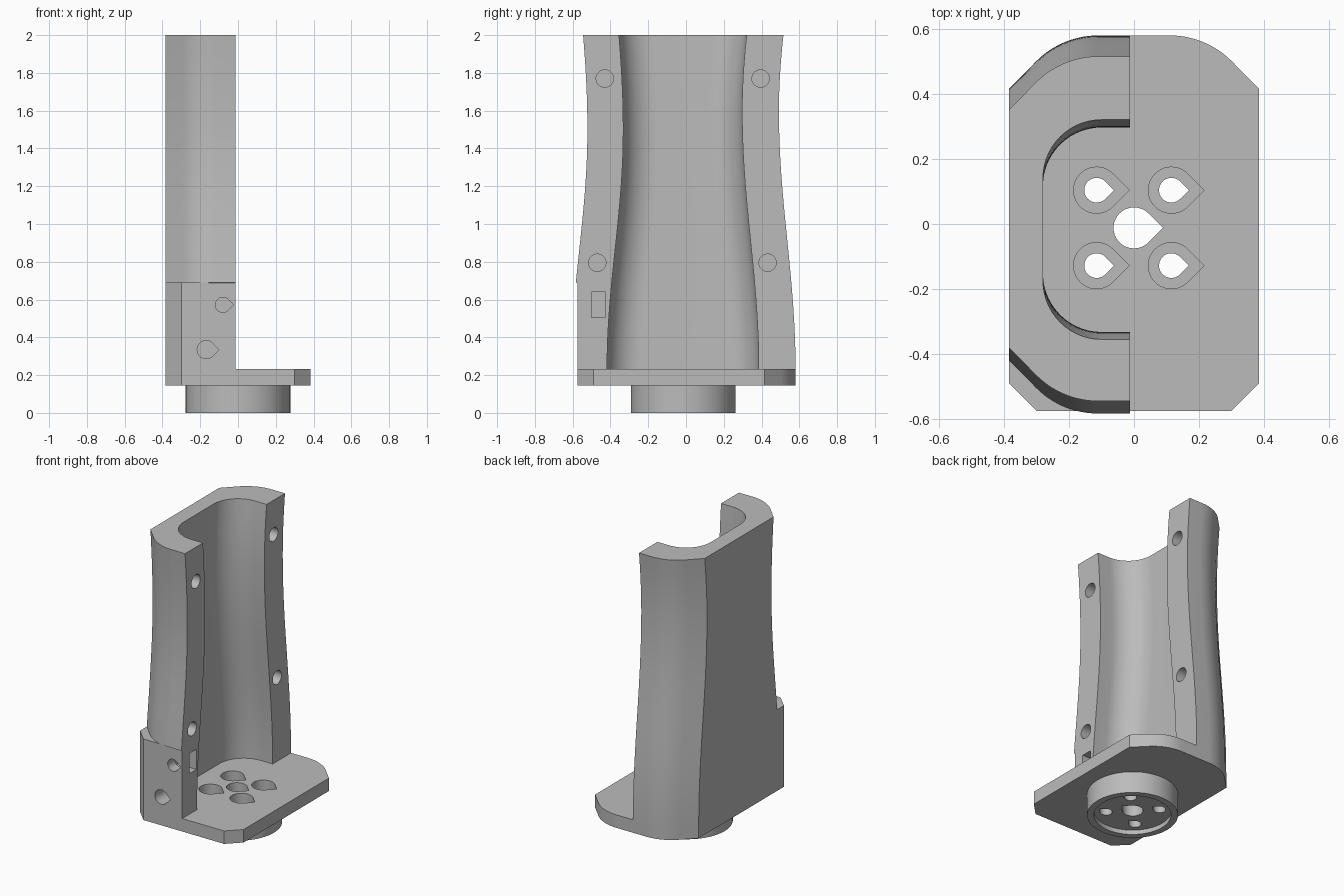
import bpy, bmesh
from math import cos, sin, pi, radians

cube = bpy.data.objects.get("Cube")
if cube:
    bpy.data.objects.remove(cube, do_unlink=True)

grey = bpy.data.materials.new("plain grey")
grey.use_nodes = True
COLOUR = (0.5, 0.5, 0.5, 1)
grey.diffuse_color = COLOUR
grey.node_tree.nodes["Principled BSDF"].inputs["Base Color"].default_value = COLOUR


def loft(name, sections):
    """Closed solid skinned through equal-sized convex loops of 3D points."""
    bm = bmesh.new()
    rings = [[bm.verts.new(p) for p in s] for s in sections]
    n = len(rings[0])
    for a, b in zip(rings, rings[1:]):
        for i in range(n):
            j = (i + 1) % n
            bm.faces.new((a[i], a[j], b[j], b[i]))
    bm.faces.new(rings[0][::-1])
    bm.faces.new(rings[-1])
    bmesh.ops.recalc_face_normals(bm, faces=bm.faces)
    mesh = bpy.data.meshes.new(name)
    bm.to_mesh(mesh)
    bm.free()
    mesh.materials.append(grey)
    ob = bpy.data.objects.new(name, mesh)
    bpy.context.collection.objects.link(ob)
    return ob


def prism(name, outline, axis, lo, hi):
    """Extrude a 2D outline along x, y or z."""
    place = {"x": lambda a, b, t: (t, a, b),
             "y": lambda a, b, t: (a, t, b),
             "z": lambda a, b, t: (a, b, t)}[axis]
    return loft(name, [[place(a, b, t) for a, b in outline] for t in (lo, hi)])


def combine(target, tool, operation):
    mod = target.modifiers.new(operation.lower(), "BOOLEAN")
    mod.operation = operation
    mod.solver = "EXACT"
    mod.object = tool
    bpy.context.view_layer.objects.active = target
    bpy.ops.object.modifier_apply(modifier=mod.name)
    bpy.data.objects.remove(tool, do_unlink=True)


def arc(cx, cy, r, start, end, steps=14):
    return [(cx + r * cos(radians(start + (end - start) * i / steps)),
             cy + r * sin(radians(start + (end - start) * i / steps)))
            for i in range(steps + 1)]


def circle(cx, cy, r, n=64):
    return arc(cx, cy, r, 0, 360, n)[:-1]


def teardrop(cx, cy, r):
    return [(cx + r * 2 ** 0.5, cy)] + arc(cx, cy, r, 45, 315, 30)


# Waisted side curves of the grip
def wave(z, wide, narrow, waist, upper):
    span = waist - 0.23 if z < waist else upper
    phase = pi * (z - waist) / span
    return (wide + narrow) / 2 - (wide - narrow) / 2 * cos(phase)


def back(z):
    return wave(max(z, 0.23), 0.58, 0.492, 1.6, 1.15)


def front_inner(z):
    return -wave(max(z, 0.23), 0.418, 0.332, 1.5, 1.45)


WALL = 0.195
SIDE = 0.385
OPEN = -0.012
R = 0.269


def outer_section(z):
    yb = back(z)
    yf = front_inner(z) - 0.19
    if z < 0.689:
        yf = max(yf, -0.572)
    pts = [(OPEN, yb)] + arc(-0.11, yb - R, R, 90, 135)
    pts += [(-SIDE, yb - 0.165), (-SIDE, yf + 0.165)]
    pts += arc(-0.11, yf + R, R, 225, 270) + [(OPEN, yf)]
    return [(x, y, z) for x, y in pts]


def inner_section(z):
    yb, yf, r = back(z) - WALL, front_inner(z), 0.18
    pts = [(0.1, yb)] + arc(-0.1, yb - r, r, 90, 180)
    pts += arc(-0.1, yf + r, r, 180, 270) + [(0.1, yf)]
    return [(x, y, z) for x, y in pts]


# Half shell
levels = [0.687, 0.69] + [0.2 + 1.8 * i / 36 for i in range(37)]
grip = loft("grip_half_with_base", [outer_section(z) for z in sorted(levels)])

# Square block at the lower front
FRONT = -0.575
block = [(OPEN, -0.3), (-SIDE, -0.3), (-SIDE, FRONT + 0.085),
         (-SIDE + 0.085, FRONT), (OPEN, FRONT)]
combine(grip, prism("front_block", block, "z", 0.19, 0.69), "UNION")

# Hollow inside
hollow = [inner_section(0.15 + 1.9 * i / 38) for i in range(39)]
combine(grip, loft("hollow_cutter", hollow), "DIFFERENCE")

# Base plate: chamfered front corners, rounded back corners
YB = 0.58
plate = [(SIDE, YB - 0.165)] + arc(0.11, YB - R, R, 45, 90)
plate += arc(-0.11, YB - R, R, 90, 135) + [(-SIDE, YB - 0.165)]
plate += [(-SIDE, FRONT + 0.085), (-SIDE + 0.085, FRONT),
          (SIDE - 0.085, FRONT), (SIDE, FRONT + 0.085)]
combine(grip, prism("base_plate", plate, "z", 0.145, 0.232), "UNION")

# Round hub with a shallow recess underneath
HUB_Y = -0.014
combine(grip, prism("hub", circle(0, HUB_Y, 0.277), "z", 0, 0.18), "UNION")
combine(grip, prism("hub_recess", circle(0, HUB_Y, 0.235), "z", -0.1, 0.03), "DIFFERENCE")

# Centre hole and four counterbored holes in the base
holes = [prism("centre_hole", teardrop(0, -0.012, 0.063), "z", -0.1, 0.4)]
for x in (-0.115, 0.115):
    for y in (-0.128, 0.104):
        holes.append(prism("base_hole", teardrop(x, y, 0.038), "z", -0.1, 0.3))
        holes.append(prism("counterbore", teardrop(x, y, 0.071), "z", 0.09, 0.4))

# Blind pin holes in the joining faces
for y, z in ((-0.43, 1.77), (0.395, 1.77), (-0.47, 0.795), (0.432, 0.795)):
    holes.append(prism("pin_hole", circle(y, z, 0.046, 40), "x", -0.14, 0.1))

# Nut slot and the two teardrop holes in the front block
slot = [(-0.5, 0.505), (-0.425, 0.505), (-0.425, 0.64), (-0.5, 0.64)]
holes.append(prism("nut_slot", slot, "x", -0.15, 0.1))
holes.append(prism("upper_front_hole", teardrop(-0.08, 0.572, 0.04), "y", -0.7, -0.46))
holes.append(prism("lower_front_hole", teardrop(-0.168, 0.335, 0.048), "y", -0.7, -0.46))

for hole in holes:
    combine(grip, hole, "DIFFERENCE")

bpy.ops.object.select_all(action="DESELECT")
grip.select_set(True)
bpy.context.view_layer.objects.active = grip
bpy.ops.object.shade_smooth_by_angle(angle=radians(25))
